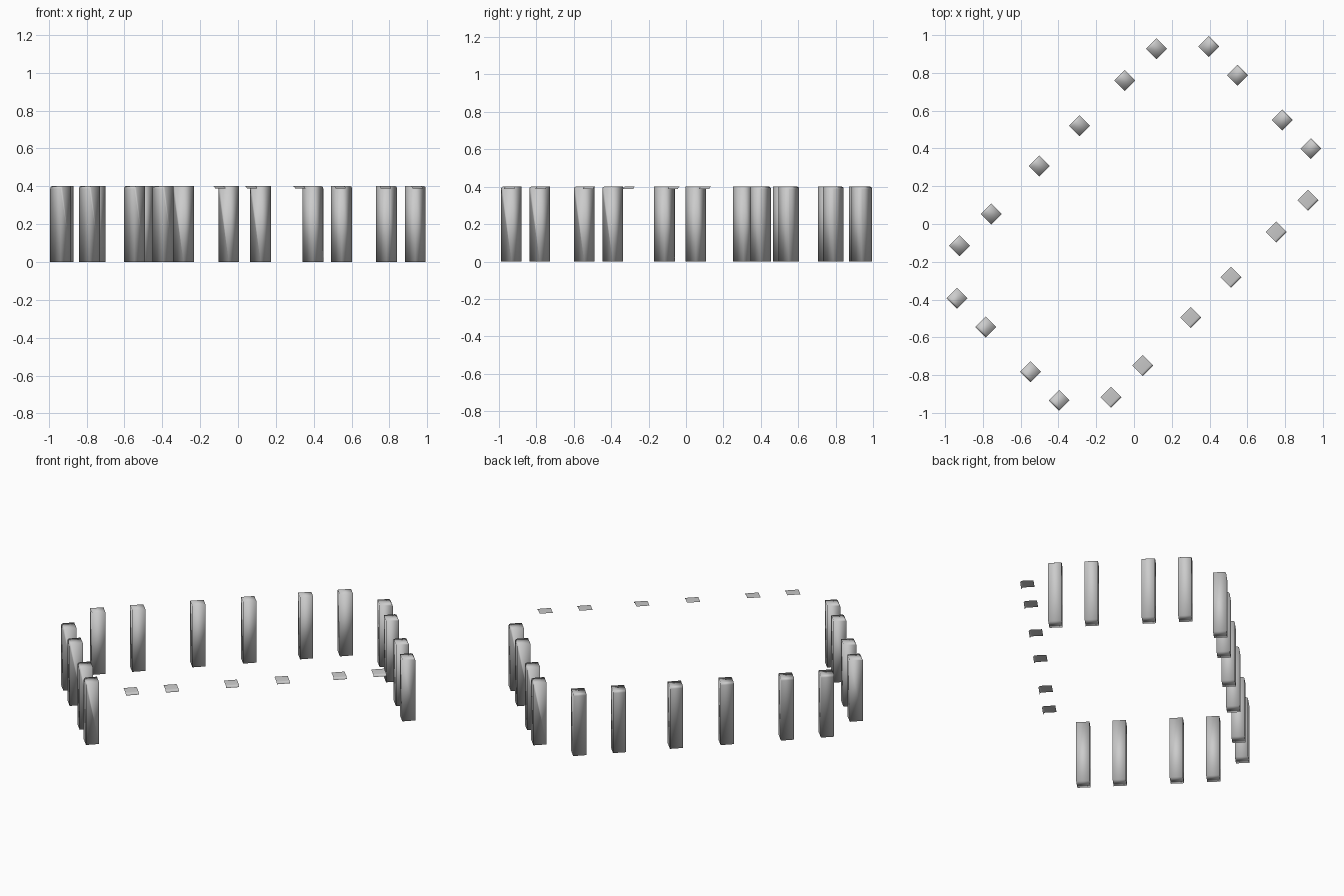
import bpy, bmesh, math
from mathutils import Matrix, Vector

cube = bpy.data.objects.get("Cube")
if cube:
    bpy.data.objects.remove(cube, do_unlink=True)

SIDE, HEIGHT, ROUND, STEPS = 0.078, 0.4, 0.013, 4

stone = bpy.data.materials.new("pale_grey")
stone.use_nodes = True
grey = (0.6, 0.6, 0.6, 1)
stone.diffuse_color = grey
stone.node_tree.nodes["Principled BSDF"].inputs["Base Color"].default_value = grey


def top_profile():
    """Flat top running outward into a rounded outer edge."""
    h = SIDE / 2
    pts = [(-h, HEIGHT)]
    for i in range(STEPS + 1):
        a = math.pi / 2 * i / STEPS
        pts.append((h - ROUND + ROUND * math.sin(a),
                    HEIGHT - ROUND + ROUND * math.cos(a)))
    return pts


def make_part(name, place, angle, solid):
    """Sweep the profile sideways; solid posts reach the ground, caps are open shells."""
    bm = bmesh.new()
    pts = top_profile()
    if solid:
        pts += [(SIDE / 2, 0), (-SIDE / 2, 0)]
    rows = [[bm.verts.new((x, s * SIDE / 2, z)) for x, z in pts] for s in (-1, 1)]
    count = len(pts)
    for i in range(count if solid else count - 1):
        j = (i + 1) % count
        bm.faces.new((rows[0][i], rows[0][j], rows[1][j], rows[1][i]))
    if solid:
        bm.faces.new(rows[0][::-1])
        bm.faces.new(rows[1])
        bmesh.ops.recalc_face_normals(bm, faces=bm.faces)
    else:
        bm.normal_update()
        if bm.faces[:][0].normal.z < 0:
            bmesh.ops.reverse_faces(bm, faces=bm.faces)
    for f in bm.faces:
        f.smooth = True
    mesh = bpy.data.meshes.new(name)
    bm.to_mesh(mesh)
    bm.free()
    mesh.materials.append(stone)
    obj = bpy.data.objects.new(name, mesh)
    obj.matrix_world = Matrix.Translation(place) @ Matrix.Rotation(angle, 4, "Z")
    bpy.context.collection.objects.link(obj)


# Four rows: outward angle in degrees, distance from centre, offsets along the row
long_row = (-0.735, -0.497, -0.138, 0.164, 0.503, 0.74)
short_row = (-0.385, -0.17, 0.166, 0.38)
rows = [
    ("front_left_cap", -45, 0.563, long_row, False),
    ("back_right_post", 135, 0.572, [-u for u in long_row], True),
    ("back_left_post", 45, 0.944, [-v for v in short_row], True),
    ("front_right_post", 225, 0.94, short_row, True),
]
for name, degrees, distance, offsets, solid in rows:
    angle = math.radians(degrees)
    out = Vector((math.cos(angle), math.sin(angle), 0))
    along = Vector((-out.y, out.x, 0))
    for n, offset in enumerate(offsets, 1):
        make_part(f"{name}_{n}", out * distance + along * offset, angle, solid)
